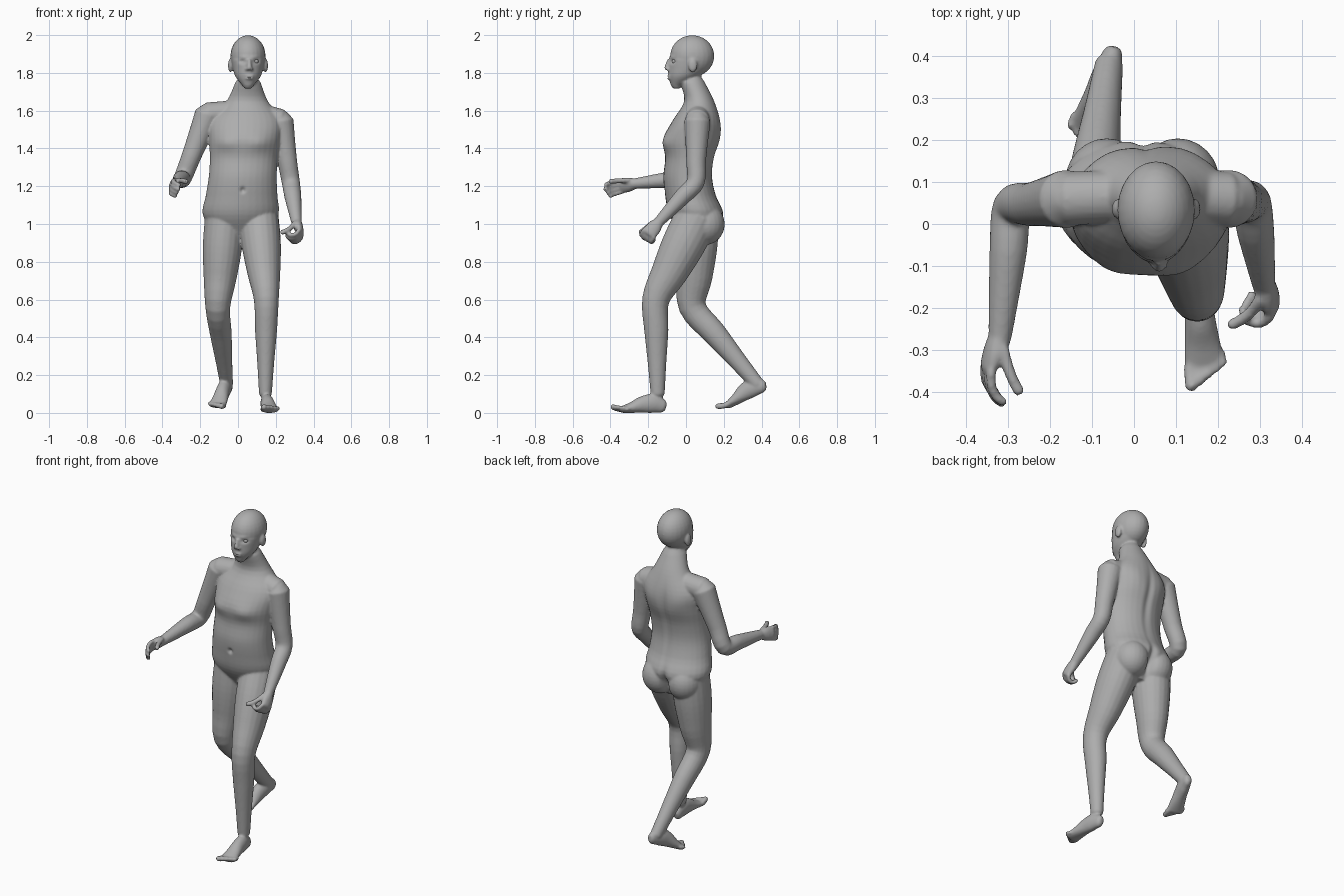
import bpy
import bmesh
import math
from mathutils import Matrix, Vector

default_cube = bpy.data.objects.get("Cube")
if default_cube:
    bpy.data.objects.remove(default_cube, do_unlink=True)

skin = bpy.data.materials.new("plain grey")
skin.use_nodes = True
skin.diffuse_color = (.42, .42, .42, 1)
skin.node_tree.nodes["Principled BSDF"].inputs["Base Color"].default_value = skin.diffuse_color

X, Y, Z = Matrix.Identity(3)
RIGHT, LEFT = -1, 1
shell = bmesh.new()


def smooth_path(keys, steps=4):
    """Catmull-Rom curve through rings of centre, half width and half depth."""
    keys = [Vector((*centre, width, depth)) for centre, width, depth in keys]
    keys = [keys[0] * 2 - keys[1], *keys, keys[-1] * 2 - keys[-2]]
    path = []
    for before, start, end, after in zip(keys, keys[1:], keys[2:], keys[3:]):
        leave, arrive = (end - before) / 2, (after - start) / 2
        for step in range(steps):
            t = step / steps
            ease = t * t * (3 - 2 * t)
            path.append(start.lerp(end, ease) + leave * t * (1 - t) ** 2 - arrive * t * t * (1 - t))
    return path + [keys[-2]]


def loft(keys, side, level=False, sides=20):
    """Closed tube of oval rings with rounded ends."""
    path = smooth_path(keys)
    centres = [ring.to_3d() if len(ring) == 3 else Vector(ring[:3]) for ring in path]
    last = len(path) - 1
    rings = []

    def add_ring(centre, across, through):
        angles = [math.tau * n / sides for n in range(sides)]
        rings.append([shell.verts.new(centre + across * math.cos(a) + through * math.sin(a))
                      for a in angles])

    for i, centre in enumerate(centres):
        along = Z if level else (centres[min(i + 1, last)] - centres[max(i - 1, 0)]).normalized()
        side = (side - along * side.dot(along)).normalized()
        across, through = side * path[i][3], along.cross(side) * path[i][4]
        tip = along * min(path[i][3], path[i][4]) * .6
        if i == 0:
            add_ring(centre - tip, across * .6, through * .6)
        add_ring(centre, across, through)
        if i == last:
            add_ring(centre + tip, across * .6, through * .6)
    for lower, upper in zip(rings, rings[1:]):
        for n in range(sides):
            shell.faces.new((lower[n - 1], lower[n], upper[n], upper[n - 1]))
    shell.faces.new(reversed(rings[0]))
    shell.faces.new(rings[-1])


def ball(centre, radii):
    place = Matrix.LocRotScale(Vector(centre), None, Vector(radii))
    bmesh.ops.create_uvsphere(shell, u_segments=24, v_segments=16, radius=1, matrix=place)


def stack(bottom, spacing, rows):
    """Level rings given by front, back and half width; the body leans a little left."""
    keys = []
    for i, (front, back, width) in enumerate(rows):
        z = bottom + spacing * i
        x = min(.06 * z - .05, .053)
        keys.append(((x, (front + back) / 2, z), width, (back - front) / 2))
    loft(keys, X, level=True, sides=32)


def limb(joints, radii, side, depth=1.0):
    """Two bones, each split in thirds, with one radius per ring."""
    upper, middle, lower = map(Vector, joints)
    centres = [upper.lerp(middle, i / 3) for i in range(3)]
    centres += [middle.lerp(lower, i / 3) for i in range(4)]
    loft([(c, r, r * depth) for c, r in zip(centres, radii)], side)


def digit(start, heading, bend_axis, curl, bone, radius):
    """Finger or thumb of three bones, each turned further by the curl."""
    points = [start]
    for length in (bone, bone * .8, bone * .65):
        heading = Matrix.Rotation(curl, 3, bend_axis) @ heading
        points.append(points[-1] + heading * length)
    loft([(p, radius, radius) for p in points], bend_axis, sides=10)


def hand(wrist, forward, thumbward, hand_side, curl):
    wrist, forward = Vector(wrist), Vector(forward).normalized()
    thumbward = Vector(thumbward)
    thumbward = (thumbward - forward * thumbward.dot(forward)).normalized()
    palm = forward.cross(thumbward) * hand_side
    bend_axis = forward.cross(palm)
    loft([(wrist, .028, .028), (wrist + forward * .04, .04, .025),
          (wrist + forward * .08, .04, .018)], thumbward)
    for spread in (-3, -1, 1, 3):
        knuckle = wrist + forward * .08 + thumbward * spread * .011
        digit(knuckle, forward, bend_axis, curl, .04 - .002 * abs(spread - 1), .012)
    root = wrist + forward * .02 + thumbward * .025 + palm * .01
    digit(root, (forward + palm * .5 + thumbward * .3).normalized(), bend_axis, curl * .3, .045, .014)


def foot(heel, forward, foot_side):
    heel, forward = Vector(heel), Vector(forward).normalized()
    up = (Z - forward * forward.z).normalized()
    outward = forward.cross(up) * -foot_side
    rows = [(.024, .035), (.034, .05), (.037, .045), (.043, .03), (.05, .018)]
    loft([(heel + forward * (.02 + .055 * i) + up * tall, wide, tall)
          for i, (wide, tall) in enumerate(rows)], outward)
    # Toes shrink and step back from the big toe outward
    for i in range(5):
        root = heel + forward * (.24 - .007 * i) + outward * (.02 * i - .036) + up * .02
        digit(root, forward, outward, -.15 * foot_side, .02 - .002 * i, .016 - .0015 * i)


# Torso and neck
stack(.95, .1, [(-.03, .15, .13), (-.09, .2, .2), (-.11, .16, .19), (-.12, .14, .18), (-.11, .15, .18),
                (-.12, .18, .19), (-.07, .18, .19), (-.01, .15, .11), (-.03, .1, .067)])
for side in (RIGHT, LEFT):
    ball((.02 + side * .085, .1, 1), (.1, .105, .11))

# Head: jaw and face below a round cranium
stack(1.735, .045, [(-.08, -.02, .03), (-.093, .065, .066), (-.093, .115, .081), (-.093, .14, .089)])
ball((.053, .033, 1.89), (.093, .117, .11))
loft([((.06, -.09, 1.87), .008, .01), ((.06, -.105, 1.825), .014, .012)], X)
for side in (RIGHT, LEFT):
    ball((.053 + side * .093, .036, 1.84), (.013, .024, .037))
    ball((.06 + side * .013, -.095, 1.82), (.009, .012, .008))
for lip in (1.772, 1.783):
    ball((.06, -.09, lip), (.024, .01, .006))

# Arms: the right one reaches forward, the left one hangs bent
arm_radii = (.07, .06, .052, .048, .045, .037, .028)
right_arm = [(-.16, .06, 1.58), (-.29, .04, 1.25), (-.32, -.27, 1.215)]
left_arm = [(.225, .06, 1.545), (.28, .05, 1.22), (.31, -.145, 1.01)]
for joints in (right_arm, left_arm):
    limb(joints, arm_radii, Y)
    loft([((.04, .07, 1.6), .06, .06), (joints[0], .065, .065)], Y)
hand(right_arm[-1], (-.35, -.9, -.15), (.3, -.1, 1), RIGHT, curl=.4)
hand(left_arm[-1], (.25, -.6, -.7), (-.1, -.85, .45), LEFT, curl=.9)

# Legs: the left one steps forward, the right one trails with its heel up
leg_radii = (.105, .104, .088, .066, .058, .045, .034)
limb([(.11, .06, 1.04), (.15, -.16, .6), (.145, -.15, .1)], leg_radii, X, depth=1.1)
limb([(-.07, .06, 1.04), (-.107, .035, .56), (-.06, .38, .15)], leg_radii, X, depth=1.1)
foot((.145, -.1, 0), (.1, -1, 0), LEFT)
foot((-.04, .44, .12), (-.28, -.88, -.4), RIGHT)

# Fuse the parts into one continuous body
bmesh.ops.recalc_face_normals(shell, faces=shell.faces)
mesh = bpy.data.meshes.new("body")
shell.to_mesh(mesh)
shell.free()
body = bpy.data.objects.new("body", mesh)
bpy.context.scene.collection.objects.link(body)
bpy.context.view_layer.objects.active = body
body.select_set(True)
fuse = body.modifiers.new("fuse", 'REMESH')
fuse.mode = 'VOXEL'
fuse.voxel_size = .0065
relax = body.modifiers.new("relax", 'SMOOTH')
relax.iterations = 5
for modifier in ("fuse", "relax"):
    bpy.ops.object.modifier_apply(modifier=modifier)


def sculpt(centre, reach, push):
    """Push the surface softly around a point."""
    for vertex in body.data.vertices:
        offset = [(a - b) / r for a, b, r in zip(vertex.co, centre, reach)]
        vertex.co += push * math.exp(-sum(o * o for o in offset))


# Navel, mouth, spine and cleft, then the paired brows, sockets, chest and shoulder blades
sculpt((.025, -.12, 1.18), (.012, .06, .014), Y * .014)
sculpt((.06, -.1, 1.778), (.024, .03, .003), Y * .005)
sculpt((.03, .2, 1.36), (.022, .08, .18), Y * -.014)
sculpt((.02, .2, .98), (.02, .1, .08), Y * -.03)
for side in (RIGHT, LEFT):
    sculpt((.06 + side * .037, -.08, 1.862), (.02, .04, .011), Y * .013)
    sculpt((.06 + side * .03, -.09, 1.885), (.026, .04, .008), Y * -.005)
    sculpt((.025 + side * .09, -.1, 1.43), (.06, .07, .04), Y * -.01)
    sculpt((.03 + side * .1, .19, 1.5), (.06, .07, .07), Y * .008)

# Rest on the ground
ground = min(vertex.co.z for vertex in body.data.vertices)
for vertex in body.data.vertices:
    vertex.co.z -= ground
body.data.materials.append(skin)
bpy.ops.object.shade_smooth_by_angle(angle=math.radians(50))

# Eyes
for name, side in (("right_eye", RIGHT), ("left_eye", LEFT)):
    bpy.ops.mesh.primitive_uv_sphere_add(segments=20, ring_count=12, radius=.0135,
                                         location=(.06 + side * .035, -.06, 1.862 - ground))
    eye = bpy.context.object
    eye.name = name
    eye.data.materials.append(skin)
    bpy.ops.object.shade_smooth_by_angle()
